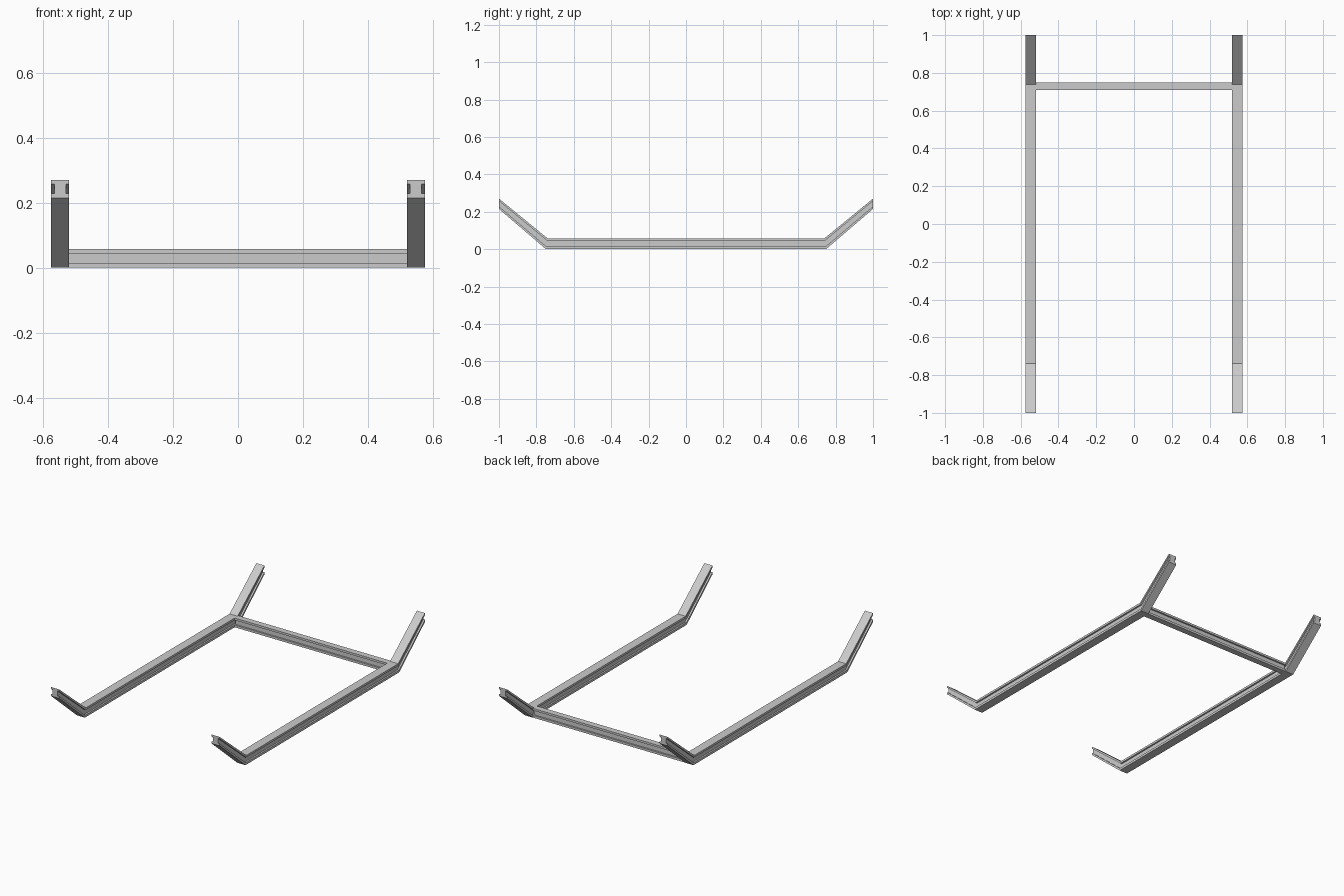
import bpy, bmesh

if "Cube" in bpy.data.objects:
    bpy.data.objects.remove(bpy.data.objects["Cube"])

H = 0.057          # beam height
Z1, Z2 = 0.014, 0.044   # side groove limits


def i_profile(width, groove):
    """I-shaped cross-section with a groove on both sides: (across, height)."""
    w, g = width / 2, width / 2 - groove
    right = [(w, 0), (w, Z1), (g, Z1), (g, Z2), (w, Z2), (w, H)]
    return right + [(-a, h) for a, h in reversed(right)]


def loft(name, rings):
    """Skin matching rings of points and cap both ends."""
    bm = bmesh.new()
    loops = [[bm.verts.new(p) for p in ring] for ring in rings]
    n = len(loops[0])
    for a, b in zip(loops, loops[1:]):
        for i in range(n):
            j = (i + 1) % n
            bm.faces.new((a[i], a[j], b[j], b[i]))
    bm.faces.new(loops[0])
    bm.faces.new(loops[-1])
    bmesh.ops.recalc_face_normals(bm, faces=bm.faces)
    mesh = bpy.data.meshes.new(name)
    bm.to_mesh(mesh)
    bm.free()
    ob = bpy.data.objects.new(name, mesh)
    bpy.context.collection.objects.link(ob)
    return ob


# Side rails with upturned ends; the bend joint leans slightly inward at the top
RAIL_X, RAIL_W = 0.5475, 0.055
rail = i_profile(RAIL_W, 0.010)
for side, label in ((-1, "left"), (1, "right")):
    rings = []
    for sign, end in ((-1, True), (-1, False), (1, False), (1, True)):
        ring = []
        for a, h in rail:
            y = 1.0 if end else 0.749 - 0.01 * h / H
            z = 0.215 + h * 0.055 / H if end else h
            ring.append((side * RAIL_X + a, sign * y, z))
        rings.append(ring)
    loft(label + "_rail", rings)

# Rear crossbar between the rails
bar = i_profile(0.038, 0.010)
inner = RAIL_X - RAIL_W / 2
loft("rear_crossbar", [[(x, 0.729 + a, h) for a, h in bar] for x in (-inner, inner)])
